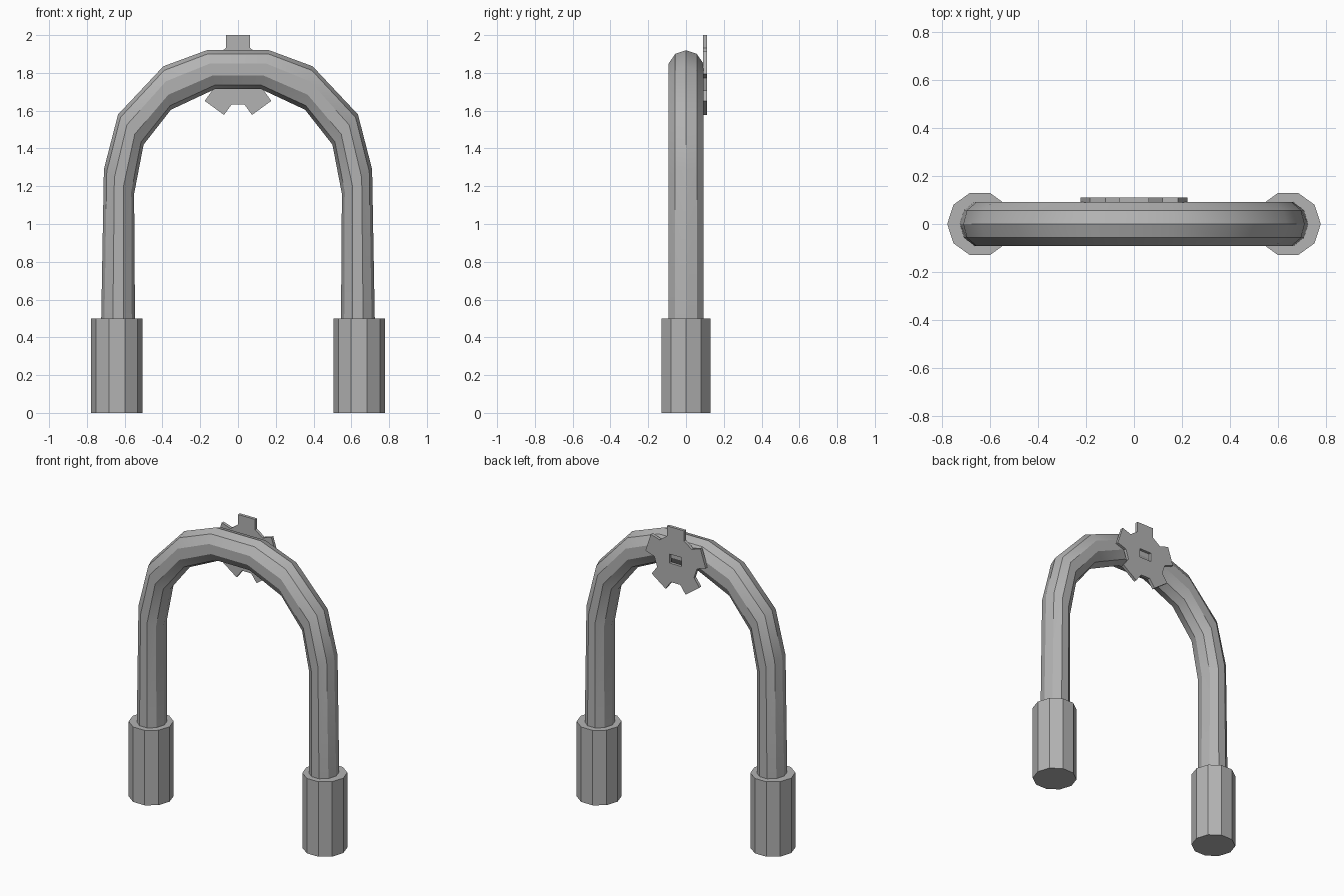
import bpy, bmesh
from math import cos, sin, pi, radians
from mathutils import Vector

if "Cube" in bpy.data.objects:
    bpy.data.objects.remove(bpy.data.objects["Cube"])

grey = bpy.data.materials.new("plain grey")
grey.use_nodes = True
colour = (0.45, 0.45, 0.45, 1)
grey.diffuse_color = colour
grey.node_tree.nodes["Principled BSDF"].inputs["Base Color"].default_value = colour


def select(obj):
    bpy.ops.object.select_all(action="DESELECT")
    obj.select_set(True)
    bpy.context.view_layer.objects.active = obj


# Arched tube: ten-sided rings, each spanning an outer and an inner point
half = [((0.725, 0.45), (0.545, 0.45)), ((0.71, 1.29), (0.55, 1.16)),
        ((0.635, 1.58), (0.50, 1.42)), ((0.395, 1.835), (0.355, 1.605)),
        ((0.165, 1.92), (0.12, 1.715))]
mirrored = [tuple((-x, z) for x, z in pair) for pair in reversed(half)]
SIDES = 10
bm = bmesh.new()
rings = []
for (ox, oz), (ix, iz) in half + mirrored:
    mid = Vector((ox + ix, 0, oz + iz)) / 2
    arm = Vector((ox - ix, 0, oz - iz)) / 2
    depth = Vector((0, 0.097, 0))
    rings.append([bm.verts.new(mid + arm * cos(2 * pi * k / SIDES) + depth * sin(2 * pi * k / SIDES))
                  for k in range(SIDES)])
for a, b in zip(rings, rings[1:]):
    for k in range(SIDES):
        n = (k + 1) % SIDES
        bm.faces.new((a[k], a[n], b[n], b[k]))
bm.faces.new(rings[0])
bm.faces.new(rings[-1])
bmesh.ops.recalc_face_normals(bm, faces=bm.faces)
mesh = bpy.data.meshes.new("arched_tube")
bm.to_mesh(mesh)
bm.free()
mesh.materials.append(grey)
tube = bpy.data.objects.new("arched_tube", mesh)
bpy.context.collection.objects.link(tube)
select(tube)
bpy.ops.object.shade_smooth_by_angle(angle=radians(30))

# Sleeves on both ends of the tube
for side, name in ((1, "left_sleeve"), (-1, "right_sleeve")):
    bpy.ops.mesh.primitive_cylinder_add(vertices=SIDES, radius=0.136, depth=0.5,
                                        location=(side * 0.641, 0, 0.25))
    sleeve = bpy.context.object
    sleeve.name = name
    # Turn the ring so that a corner points sideways
    sleeve.rotation_euler.z = pi / 2
    sleeve.data.materials.append(grey)

# Five-toothed cog plate with a rectangular hole, on the back of the arch
outline = []
for k in range(5):
    angle = pi / 2 + k * 2 * pi / 5
    for along, across in ((0.145, -0.063), (0.213, -0.063), (0.213, 0.063), (0.145, 0.063)):
        outline.append((along * cos(angle) - across * sin(angle),
                        along * sin(angle) + across * cos(angle)))
hole = [(-0.045, -0.03), (0.045, -0.03), (0.045, 0.03), (-0.045, 0.03)]
curve = bpy.data.curves.new("cog_plate", "CURVE")
curve.dimensions = "2D"
curve.fill_mode = "BOTH"
curve.extrude = 0.01
for loop in (outline, hole):
    spline = curve.splines.new("POLY")
    spline.points.add(len(loop) - 1)
    spline.use_cyclic_u = True
    for point, (x, y) in zip(spline.points, loop):
        point.co = (x, y, 0, 1)
curve.materials.append(grey)
cog = bpy.data.objects.new("cog_plate", curve)
cog.location = (0, 0.1, 1.787)
cog.rotation_euler.x = pi / 2
bpy.context.collection.objects.link(cog)
select(cog)
bpy.ops.object.convert(target="MESH")
bpy.ops.object.shade_flat()
